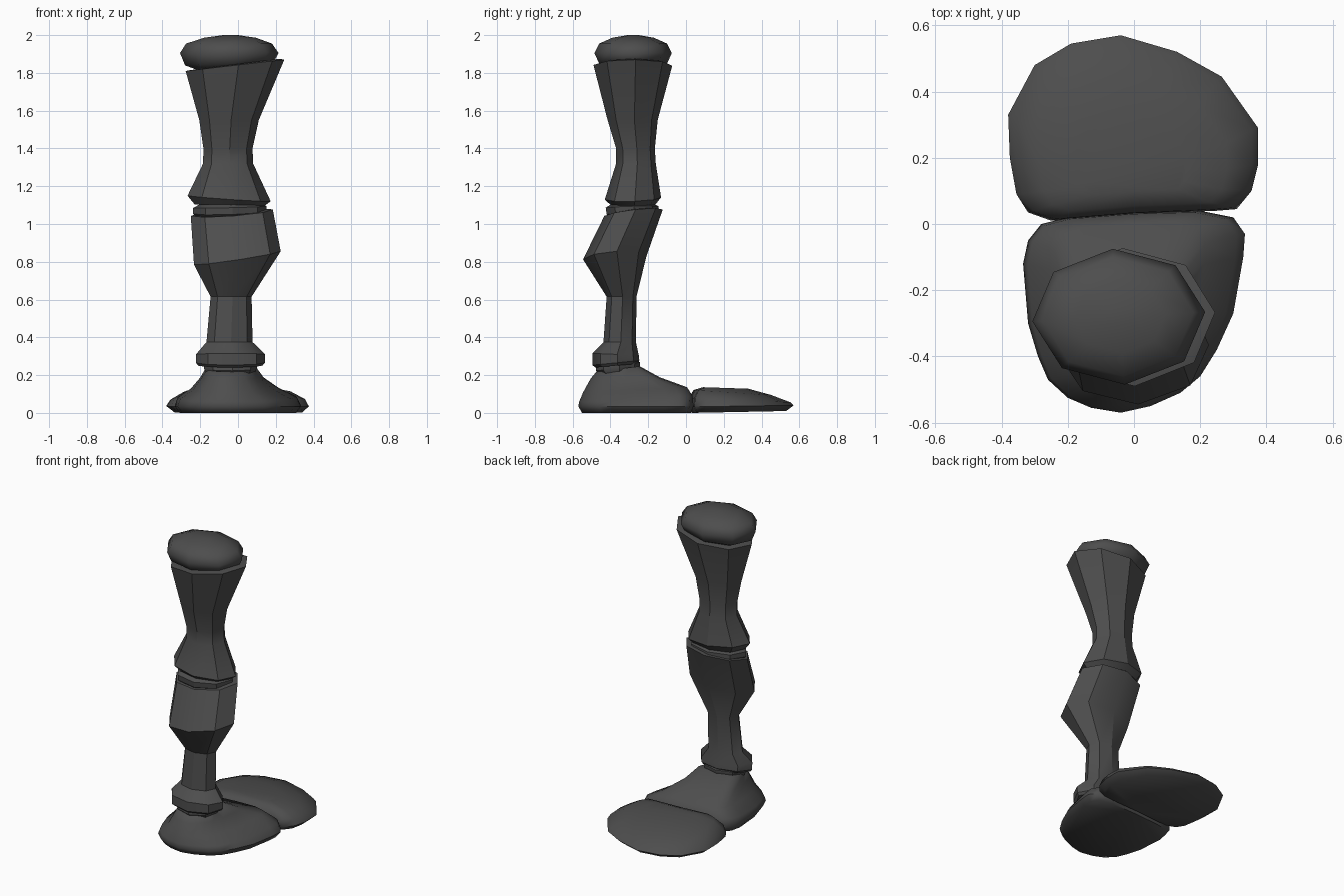
import bpy, bmesh, math

cube = bpy.data.objects.get("Cube")
if cube:
    bpy.data.objects.remove(cube, do_unlink=True)

# Single dark grey material
grey = bpy.data.materials.new("dark_grey")
grey.use_nodes = True
colour = (0.075, 0.075, 0.075, 1)
grey.diffuse_color = colour
bsdf = grey.node_tree.nodes["Principled BSDF"]
bsdf.inputs["Base Color"].default_value = colour
bsdf.inputs["Roughness"].default_value = 0.7


def unit_outline(points):
    """Scale an outline so that it spans -1..1 on both axes."""
    xs, ys = [p[0] for p in points], [p[1] for p in points]
    def norm(v, lo, hi):
        return 2 * (v - lo) / (hi - lo) - 1
    return [(norm(x, min(xs), max(xs)), norm(y, min(ys), max(ys))) for x, y in points]


def loft(name, outline, rings, angle):
    """Skin rings given as (x0, x1, y0, y1, z, rise along x, rise along y)."""
    bm = bmesh.new()
    loops = []
    for x0, x1, y0, y1, z, tx, ty in rings:
        loops.append([bm.verts.new(((x0 + x1) / 2 + u * (x1 - x0) / 2,
                                    (y0 + y1) / 2 + v * (y1 - y0) / 2,
                                    z + u * tx + v * ty)) for u, v in outline])
    n = len(outline)
    for a, b in zip(loops, loops[1:]):
        for i in range(n):
            j = (i + 1) % n
            bm.faces.new((a[i], a[j], b[j], b[i]))
    bm.faces.new(loops[0][::-1])
    bm.faces.new(loops[-1])
    bmesh.ops.recalc_face_normals(bm, faces=bm.faces)
    mesh = bpy.data.meshes.new(name)
    bm.to_mesh(mesh)
    bm.free()
    mesh.materials.append(grey)
    obj = bpy.data.objects.new(name, mesh)
    bpy.context.collection.objects.link(obj)
    bpy.ops.object.select_all(action='DESELECT')
    obj.select_set(True)
    bpy.context.view_layer.objects.active = obj
    bpy.ops.object.shade_smooth_by_angle(angle=math.radians(angle))
    return obj


# Slightly turned octagon for the leg, rounded outlines for the foot
octagon = unit_outline([(math.cos(math.radians(4 + 45 * i)), math.sin(math.radians(4 + 45 * i)))
                        for i in range(8)])
foot_outline = unit_outline([
    (.33, -.1), (.335, -.03), (.3, .02), (.2, .04), (0, .035), (-.2, .02), (-.28, 0),
    (-.32, -.05), (-.335, -.12), (-.32, -.3), (-.29, -.4), (-.26, -.47), (-.2, -.525),
    (-.13, -.555), (-.04, -.57), (.05, -.55), (.14, -.51), (.2, -.46), (.25, -.38), (.3, -.27)])
toe_outline = unit_outline([
    (.375, .18), (.375, .29), (.265, .445), (.13, .52), (-.04, .57), (-.19, .545), (-.3, .48),
    (-.38, .33), (-.375, .2), (-.355, .09), (-.32, .035), (-.25, .01), (0, .03), (.25, .04),
    (.31, .045), (.355, .1)])

# Rounded hip cap
loft("hip_cap", octagon, [
    (-.2, .11, -.41, -.15, 1.82, .01, 0),
    (-.28, .19, -.46, -.1, 1.85, .01, 0),
    (-.307, .215, -.485, -.075, 1.905, 0, 0),
    (-.275, .18, -.46, -.1, 1.955, 0, 0),
    (-.18, .095, -.39, -.17, 1.986, 0, 0),
    (-.08, 0, -.31, -.25, 2.0, 0, 0)], 60)

# Flared thigh
loft("thigh", octagon, [
    (-.23, .14, -.40, -.165, 1.10, -.004, -.002),
    (-.267, .173, -.43, -.132, 1.135, -.015, .005),
    (-.185, .08, -.37, -.16, 1.32, 0, 0),
    (-.183, .077, -.37, -.165, 1.40, 0, 0),
    (-.205, .11, -.415, -.15, 1.55, 0, 0),
    (-.277, .245, -.49, -.073, 1.84, .03, 0),
    (-.25, .22, -.465, -.1, 1.845, .03, 0)], 32)

# Knee joint
loft("knee_joint", octagon, [
    (-.2, .12, -.39, -.17, 1.03, .006, .01),
    (-.237, .15, -.42, -.145, 1.06, .006, .01),
    (-.237, .15, -.425, -.145, 1.09, .004, .004),
    (-.18, .1, -.38, -.19, 1.115, 0, 0)], 32)

# Shin with angular forward bulge
loft("shin", octagon, [
    (-.21, .13, -.48, -.26, .25, 0, .01),
    (-.222, .143, -.495, -.247, .265, 0, .012),
    (-.222, .143, -.495, -.25, .31, 0, -.005),
    (-.167, .077, -.437, -.265, .375, 0, 0),
    (-.145, .072, -.42, -.262, .615, 0, 0),
    (-.233, .226, -.545, -.21, .82, .035, .01),
    (-.25, .184, -.432, -.123, 1.06, .016, .018),
    (-.225, .16, -.41, -.145, 1.062, .016, .018)], 32)

# Ankle joint
loft("ankle_joint", octagon, [
    (-.17, .09, -.46, -.255, .215, 0, .012),
    (-.18, .1, -.477, -.243, .235, 0, .012),
    (-.18, .1, -.475, -.243, .255, 0, .012),
    (-.16, .08, -.45, -.265, .272, 0, .012)], 32)

# Domed foot rising to the ankle
loft("foot", foot_outline, [
    (-.31, .31, -.55, .025, .005, 0, 0),
    (-.335, .335, -.57, .04, .035, 0, 0),
    (-.32, .31, -.565, .035, .075, 0, .015),
    (-.25, .215, -.545, .005, .122, 0, .014),
    (-.2, .135, -.505, -.14, .185, 0, .004),
    (-.17, .095, -.475, -.245, .232, 0, .015)], 60)

# Domed toe section
loft("toe", toe_outline, [
    (-.34, .34, .03, .53, .005, 0, .005),
    (-.38, .375, .01, .57, .036, 0, .004),
    (-.36, .355, .015, .553, .068, 0, -.012),
    (-.29, .28, .04, .45, .108, 0, -.013),
    (-.17, .16, .09, .33, .132, 0, -.004)], 60)

# Rest the sole on the ground
for part in ("foot", "toe"):
    for v in bpy.data.objects[part].data.vertices:
        if v.co.z < 0.012:
            v.co.z -= 0.005 if part == "foot" else 0
